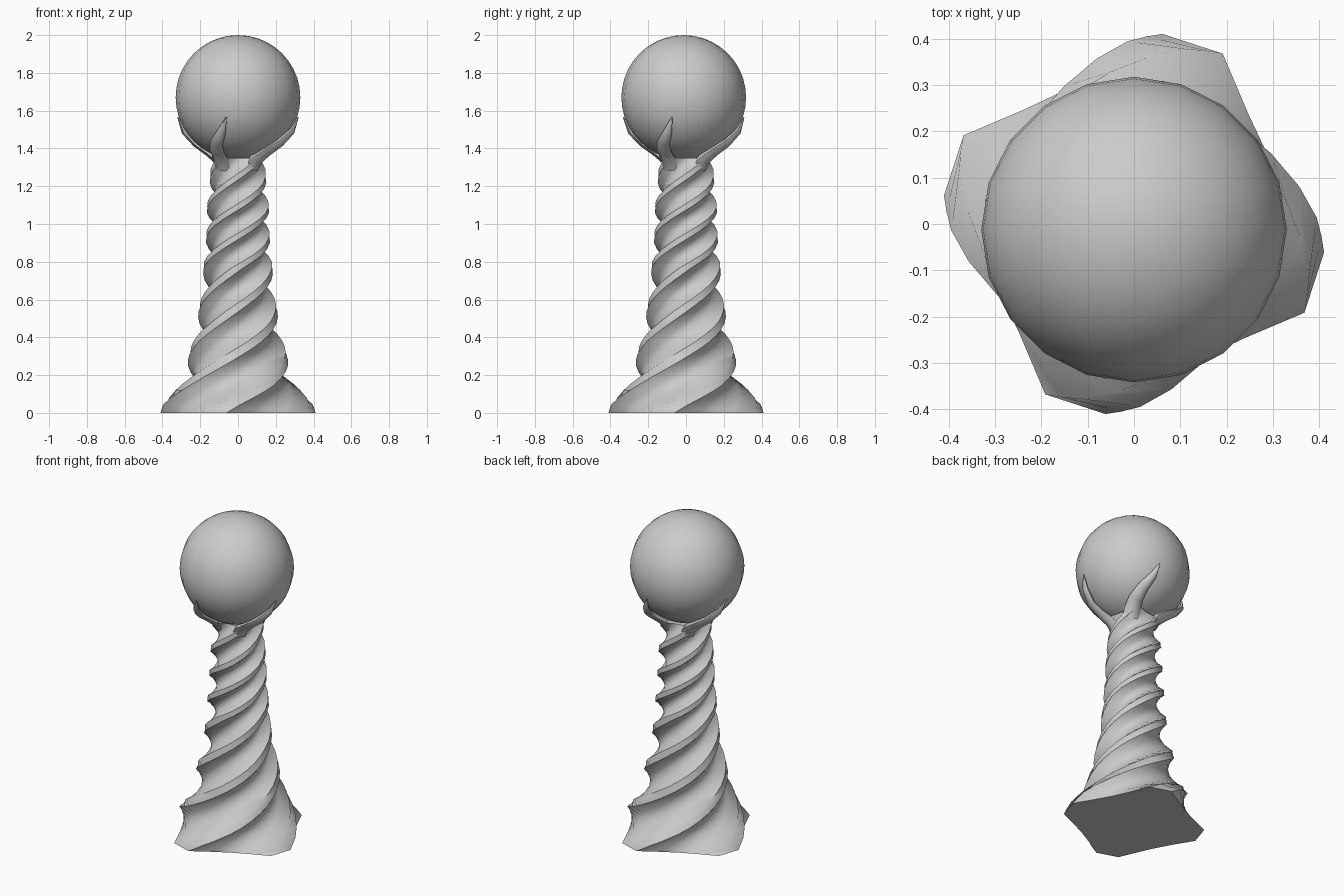
import bpy, bmesh
from math import sin, cos, radians, pi
from mathutils import Vector

if "Cube" in bpy.data.objects:
    bpy.data.objects.remove(bpy.data.objects["Cube"])

CY = -0.012                       # orb centre offset in y
ORB = Vector((0, CY, 1.67))


def lerp(table, z, col):
    for a, b in zip(table, table[1:]):
        if z <= b[0]:
            t = (z - a[0]) / (b[0] - a[0])
            return a[col] + (b[col] - a[col]) * t
    return table[-1][col]


def loft(name, groups, angle):
    """Join stacks of rings into one capped, smooth shaded object."""
    bm = bmesh.new()
    for rings in groups:
        vs = [[bm.verts.new(p) for p in r] for r in rings]
        n = len(vs[0])
        for a, b in zip(vs, vs[1:]):
            for i in range(n):
                j = (i + 1) % n
                bm.faces.new((a[i], a[j], b[j], b[i]))
        bm.faces.new(vs[0][::-1])
        bm.faces.new(vs[-1])
    bmesh.ops.recalc_face_normals(bm, faces=bm.faces)
    me = bpy.data.meshes.new(name)
    bm.to_mesh(me)
    bm.free()
    ob = bpy.data.objects.new(name, me)
    bpy.context.collection.objects.link(ob)
    bpy.context.view_layer.objects.active = ob
    ob.select_set(True)
    bpy.ops.object.shade_smooth_by_angle(angle=radians(angle))
    ob.select_set(False)
    return ob


# Twisted four-lobed column: height, ridge radius, valley radius
radii = [(0, .415, .325), (.045, .395, .305), (.13, .325, .265), (.2, .29, .235),
         (.3, .26, .205), (.43, .23, .175), (.57, .202, .148), (.66, .19, .133),
         (.77, .183, .13), (.94, .168, .125), (1.09, .165, .12), (1.25, .148, .113),
         (1.35, .15, .11)]
# height, twist in degrees
twist = [(0, -18), (.06, -4), (.32, 90), (.56, 180), (.77, 270), (.935, 360),
         (1.09, 450), (1.25, 540), (1.35, 594)]
# one lobe: angle offset, blend from valley to ridge
lobe = [(-28, .2), (-9.5, 1), (9.5, 1), (28, .2), (45, 0)]

heights = [0, .02, .045, .08] + [.12 + i * 1.23 / 38 for i in range(39)]
rings = []
for z in heights:
    hi, lo, ph = lerp(radii, z, 1), lerp(radii, z, 2), lerp(twist, z, 1)
    ring = []
    for k in range(4):
        for off, w in lobe:
            a = radians(ph + k * 90 + off)
            r = lo + (hi - lo) * w
            ring.append(Vector((r * cos(a), r * sin(a), z)))
    rings.append(ring)
loft("twisted_column", [rings], 50)

# Four claws growing out of the lobes and gripping the orb
path = [(-140, .105, 1.30), (-133, .135, 1.345), (-126, .19, 1.385), (-117, .25, 1.43),
        (-107, .298, 1.49), (-101, .325, 1.565)]      # angle, radius, height
size = [(.05, .035), (.048, .03), (.042, .024), (.034, .02), (.023, .016), (.003, .003)]
claws = []
for k in range(4):
    pts = []
    for a, r, z in path:
        a = radians(a + 90 * k)
        pts.append(Vector((r * cos(a), r * sin(a) + CY * (z - 1.3) / .26, z)))
    stack = []
    for i, p in enumerate(pts):
        tan = (pts[min(i + 1, 5)] - pts[max(i - 1, 0)]).normalized()
        out = p - ORB
        out = (out - tan * out.dot(tan)).normalized()
        side = tan.cross(out)
        w, h = size[i]
        stack.append([p + side * w * cos(q * pi / 3) + out * h * sin(q * pi / 3)
                      for q in range(6)])
    claws.append(stack)
loft("claws", claws, 50)

# Orb
bpy.ops.mesh.primitive_uv_sphere_add(segments=20, ring_count=20, radius=.33, location=ORB)
orb = bpy.context.object
orb.name = "orb"
bpy.ops.object.shade_smooth()
